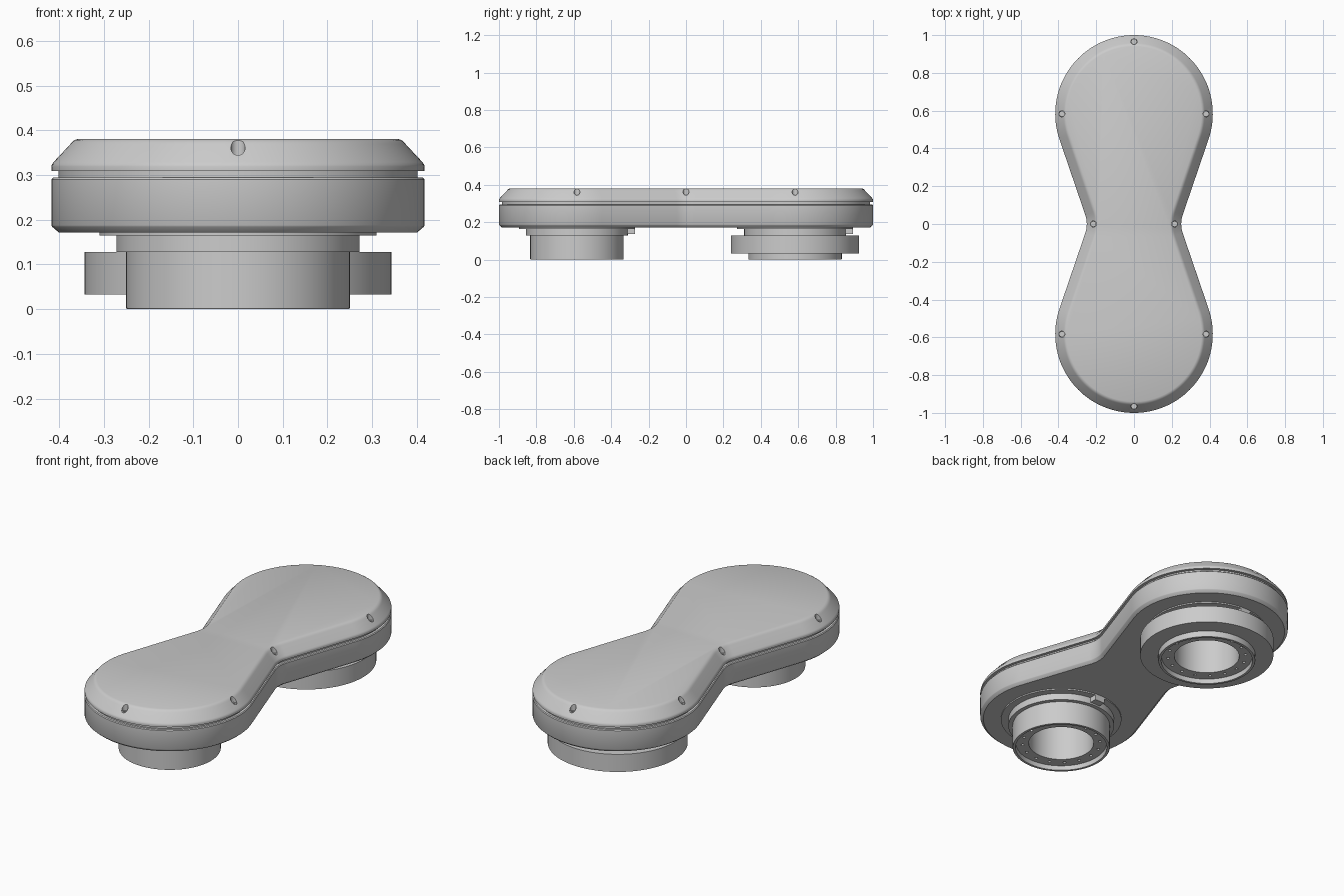
import bpy
import bmesh
from math import sin, cos, radians, acos, atan2, hypot, degrees, tau

if "Cube" in bpy.data.objects:
    bpy.data.objects.remove(bpy.data.objects["Cube"], do_unlink=True)

# Main dimensions
END_Y, END_R = 0.583, 0.417
WAIST_X, WAIST_R = 0.25, 0.15
BORE_R = 0.167

grey = bpy.data.materials.new("plain_grey")
grey.use_nodes = True
colour = (0.6, 0.6, 0.6, 1)
grey.diffuse_color = colour
grey.node_tree.nodes["Principled BSDF"].inputs["Base Color"].default_value = colour


def make_object(name, bm):
    bmesh.ops.recalc_face_normals(bm, faces=bm.faces)
    mesh = bpy.data.meshes.new(name)
    bm.to_mesh(mesh)
    bm.free()
    obj = bpy.data.objects.new(name, mesh)
    bpy.context.collection.objects.link(obj)
    return obj


def add_loft(bm, rings, closed=False):
    """Skin a stack of rings; cap the ends, or join last ring to first."""
    loops = [[bm.verts.new(p) for p in ring] for ring in rings]
    pairs = list(zip(loops, loops[1:]))
    if closed:
        pairs.append((loops[-1], loops[0]))
    else:
        bm.faces.new(loops[0])
        bm.faces.new(loops[-1])
    for a, b in pairs:
        for i in range(len(a)):
            j = (i + 1) % len(a)
            bm.faces.new((a[i], a[j], b[j], b[i]))


def circle(x, y, r, z, sides):
    return [(x + r * cos(tau * i / sides), y + r * sin(tau * i / sides), z)
            for i in range(sides)]


def lathe(name, x, y, profile, sides=96, closed=False):
    bm = bmesh.new()
    add_loft(bm, [circle(x, y, r, z, sides) for r, z in profile], closed)
    return make_object(name, bm)


def cut(target, cylinders, sides):
    """Subtract upright cylinders given as (x, y, radius, bottom, top)."""
    bm = bmesh.new()
    for x, y, r, low, high in cylinders:
        add_loft(bm, [circle(x, y, r, low, sides), circle(x, y, r, high, sides)])
    cutter = make_object("cutter", bm)
    cutter.hide_render = True
    mod = target.modifiers.new("holes", "BOOLEAN")
    mod.operation = "DIFFERENCE"
    mod.solver = "EXACT"
    mod.object = cutter
    bpy.context.view_layer.objects.active = target
    bpy.ops.object.modifier_apply(modifier=mod.name)
    bpy.data.objects.remove(cutter, do_unlink=True)


def finish(obj):
    obj.data.materials.clear()
    obj.data.materials.append(grey)
    bpy.ops.object.select_all(action="DESELECT")
    obj.select_set(True)
    bpy.context.view_layer.objects.active = obj
    bpy.ops.object.shade_smooth_by_angle(angle=radians(28))


def outline(inset, z):
    """Two round ends joined by tangent lines and a concave waist."""
    cx = WAIST_X + WAIST_R
    t = degrees(atan2(END_Y, cx) - acos((END_R + WAIST_R) / hypot(cx, END_Y)))
    arcs = [(0, END_Y, END_R, -t, 180 + t, 72),
            (-cx, 0, -WAIST_R, 180 + t, 180 - t, 12),
            (0, -END_Y, END_R, 180 - t, 360 + t, 72),
            (cx, 0, -WAIST_R, t, -t, 12)]
    points = []
    for x, y, r, start, end, steps in arcs:
        for i in range(steps + 1):
            a = radians(start + (end - start) * i / steps)
            points.append((x + (r - inset) * cos(a), y + (r - inset) * sin(a), z))
    return points


def shell(name, profile):
    bm = bmesh.new()
    add_loft(bm, [outline(d, z) for d, z in profile])
    return make_object(name, bm)


# Lower housing with chamfered base and a recessed seam above
housing = shell("lower_housing", [
    (0.016, 0.172), (0.002, 0.184), (0, 0.188), (0, 0.290),
    (0.004, 0.294), (0.016, 0.294), (0.016, 0.309)])
cut(housing, [(0, y, BORE_R, 0.1, 0.27) for y in (-END_Y, END_Y)], 96)
finish(housing)

# Top cover with a softened bevel and screw wells
cover = shell("top_cover", [
    (0.016, 0.309), (0, 0.309), (0, 0.319), (0.001, 0.323), (0.005, 0.329),
    (0.042, 0.369), (0.046, 0.374), (0.052, 0.378), (0.060, 0.381)])
inset = 0.035
side = END_R - inset
spots = [(0, END_Y + side), (0, -END_Y - side)]
for s in (-1, 1):
    spots += [(s * side, END_Y), (s * side, -END_Y), (s * (WAIST_X - inset), 0)]
cut(cover, [(x, y, 0.016, 0.336, 0.5) for x, y in spots], 24)
finish(cover)

# Socket head screws in the wells
for x, y in spots:
    finish(lathe("cover_screw", x, y, [
        (0.015, 0.335), (0.015, 0.345), (0.008, 0.345), (0.008, 0.338)], 24))

# Hollow round connectors below; the back one carries a wide collar
collar = [(0.25, 0.033), (0.343, 0.033), (0.343, 0.128)]
plain = [(0.25, 0.128)]
for name, y, middle in (("front", -END_Y, plain), ("back", END_Y, collar)):
    profile = [(0.248, 0), (0.25, 0.003)] + middle + [
        (0.272, 0.128), (0.272, 0.165), (0.31, 0.165), (0.31, 0.172),
        (BORE_R, 0.172), (BORE_R, 0.025), (0.233, 0.025), (0.235, 0)]
    connector = lathe(name + "_connector", 0, y, profile, closed=True)
    ring = circle(0, y, 0.2, 0, 16)
    cut(connector, [(px, py, 0.008, -0.1, 0.05) for px, py, _ in ring], 12)
    finish(connector)

    # Locating tab on the neck
    bm = bmesh.new()
    bmesh.ops.create_cube(bm, size=1)
    bmesh.ops.scale(bm, vec=(0.06, 0.06, 0.031), verts=bm.verts)
    bmesh.ops.translate(bm, vec=(0, y + 0.28, 0.1525), verts=bm.verts)
    finish(make_object(name + "_locating_tab", bm))
